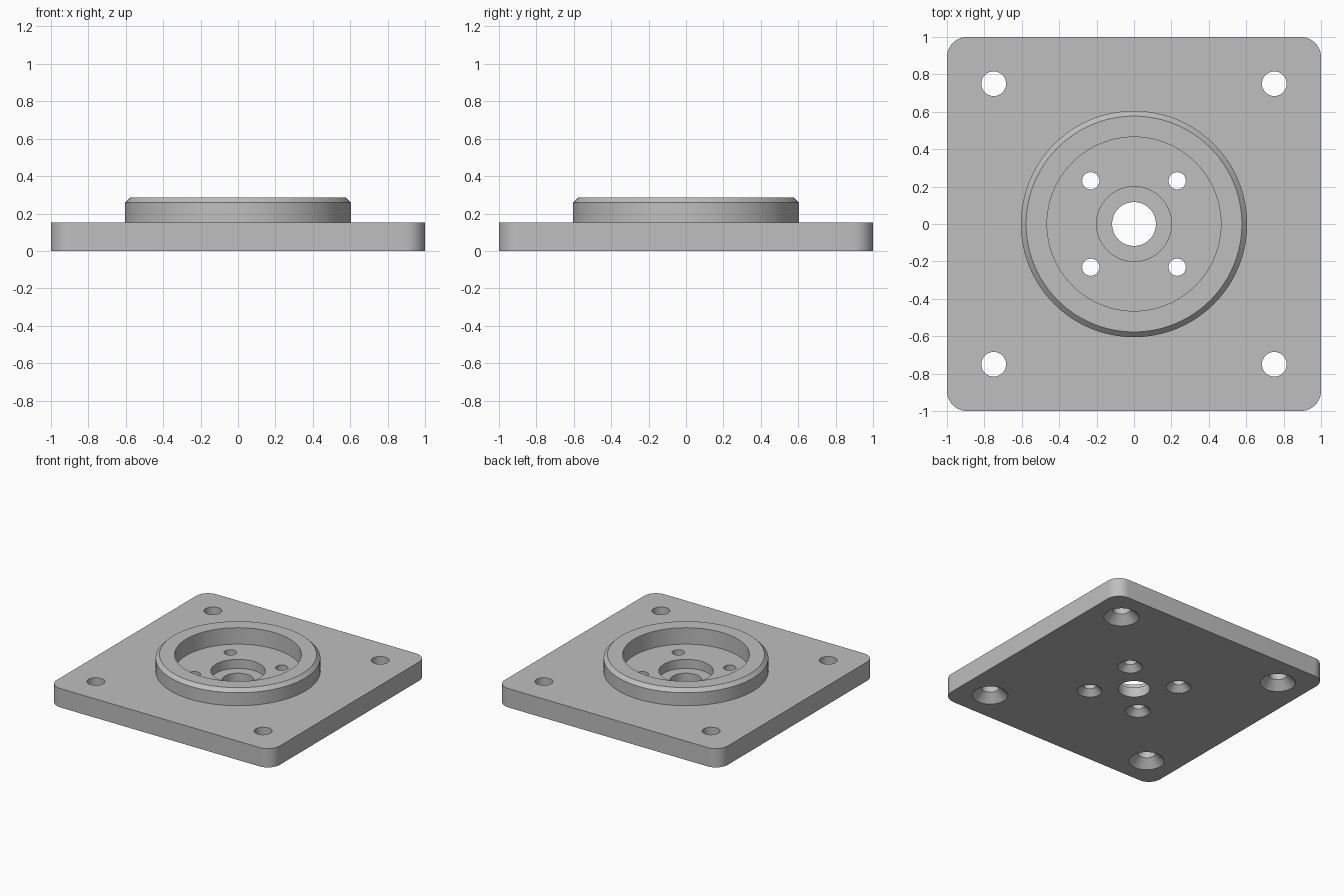
import bpy, bmesh, math

if "Cube" in bpy.data.objects:
    bpy.data.objects.remove(bpy.data.objects["Cube"])

PLATE_TOP = 0.153
BOSS_TOP = 0.286
CORNER_R = 0.107

metal = bpy.data.materials.new("light grey metal")
metal.diffuse_color = (0.52, 0.52, 0.52, 1)
metal.use_nodes = True
metal.node_tree.nodes["Principled BSDF"].inputs["Base Color"].default_value = metal.diffuse_color


def make_object(name, bm):
    bmesh.ops.recalc_face_normals(bm, faces=bm.faces)
    mesh = bpy.data.meshes.new(name)
    bm.to_mesh(mesh)
    bm.free()
    mesh.materials.append(metal)
    obj = bpy.data.objects.new(name, mesh)
    bpy.context.collection.objects.link(obj)
    return obj


def turned(name, profile, x=0, y=0, sides=64):
    """Closed solid turned from (radius, z) points listed from bottom to top."""
    bm = bmesh.new()
    rings = []
    for r, z in profile:
        rings.append([bm.verts.new((x + r * math.cos(math.tau * i / sides),
                                    y + r * math.sin(math.tau * i / sides), z))
                      for i in range(sides)])
    for a, b in zip(rings, rings[1:]):
        for i in range(sides):
            j = (i + 1) % sides
            bm.faces.new((a[i], a[j], b[j], b[i]))
    bm.faces.new(rings[0][::-1])
    bm.faces.new(rings[-1])
    return make_object(name, bm)


# Square plate with rounded corners
bm = bmesh.new()
outline = []
steps = 12
for quarter, (sx, sy) in enumerate([(1, 1), (-1, 1), (-1, -1), (1, -1)]):
    for i in range(steps + 1):
        a = math.pi / 2 * (quarter + i / steps)
        outline.append(bm.verts.new((sx * (1 - CORNER_R) + CORNER_R * math.cos(a),
                                     sy * (1 - CORNER_R) + CORNER_R * math.sin(a), 0)))
base = bm.faces.new(outline)
top = bmesh.ops.extrude_face_region(bm, geom=[base])
bmesh.ops.translate(bm, vec=(0, 0, PLATE_TOP),
                    verts=[v for v in top["geom"] if isinstance(v, bmesh.types.BMVert)])
flange = make_object("flange_plate", bm)

# Raised round boss with a chamfered top edge
boss = turned("boss", [(0.605, 0.05), (0.605, BOSS_TOP - 0.028),
                       (0.577, BOSS_TOP)], sides=96)

# Stepped centre cut: through bore, counterbore and wide pocket
centre_cut = turned("centre_cut", [(0.117, -0.1), (0.117, 0.08), (0.2, 0.08),
                                   (0.2, PLATE_TOP), (0.465, PLATE_TOP),
                                   (0.465, 0.5)], sides=96)

# Screw holes, countersunk from the underside
cuts = [centre_cut]
for label, offset, r in (("corner_screw_cut", 0.75, 0.066), ("inner_screw_cut", 0.231, 0.046)):
    sink = r * 1.97
    for sx in (-1, 1):
        for sy in (-1, 1):
            cuts.append(turned(label, [(sink + 0.05, -0.05), (r, sink - r), (r, 0.5)],
                               sx * offset, sy * offset, 48))

# Join the boss, then make the cuts
for helper, operation in [(boss, "UNION")] + [(c, "DIFFERENCE") for c in cuts]:
    mod = flange.modifiers.new(helper.name, "BOOLEAN")
    mod.operation = operation
    mod.solver = "EXACT"
    mod.object = helper

bpy.context.view_layer.update()
depsgraph = bpy.context.evaluated_depsgraph_get()
result = bpy.data.meshes.new_from_object(flange.evaluated_get(depsgraph))
flange.modifiers.clear()
flange.data = result
for helper in [boss] + cuts:
    bpy.data.objects.remove(helper)

# Smooth round walls, crisp edges
bpy.ops.object.select_all(action="DESELECT")
flange.select_set(True)
bpy.context.view_layer.objects.active = flange
bpy.ops.object.shade_smooth_by_angle(angle=math.radians(30))
